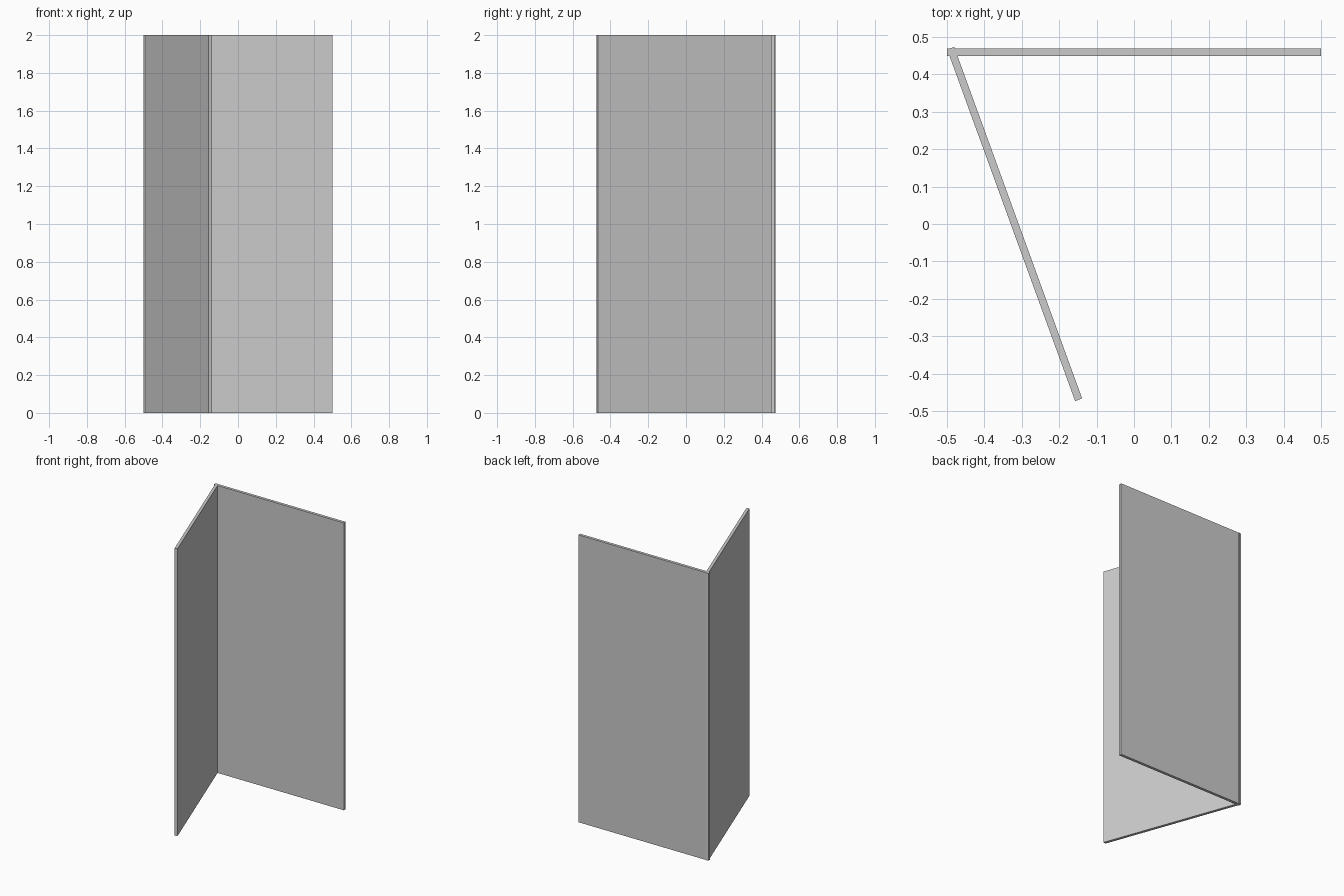
import bpy
from math import radians

if "Cube" in bpy.data.objects:
    bpy.data.objects.remove(bpy.data.objects["Cube"])


def panel(name, x, y, angle):
    """Upright thin board, 1 wide, 0.02 thick, 2 high, turned about z."""
    bpy.ops.mesh.primitive_cube_add(size=1, location=(x, y, 1))
    ob = bpy.context.object
    ob.name = name
    ob.scale = (1, 0.02, 2)
    ob.rotation_euler.z = radians(angle)
    bpy.ops.object.transform_apply(location=False, rotation=True, scale=True)
    return ob


# Rear board, parallel to the front
panel("back_panel", 0, 0.459, 0)

# Side board, folded 70 degrees from the rear board at the left edge
panel("side_panel", -0.319, 0, -70)
